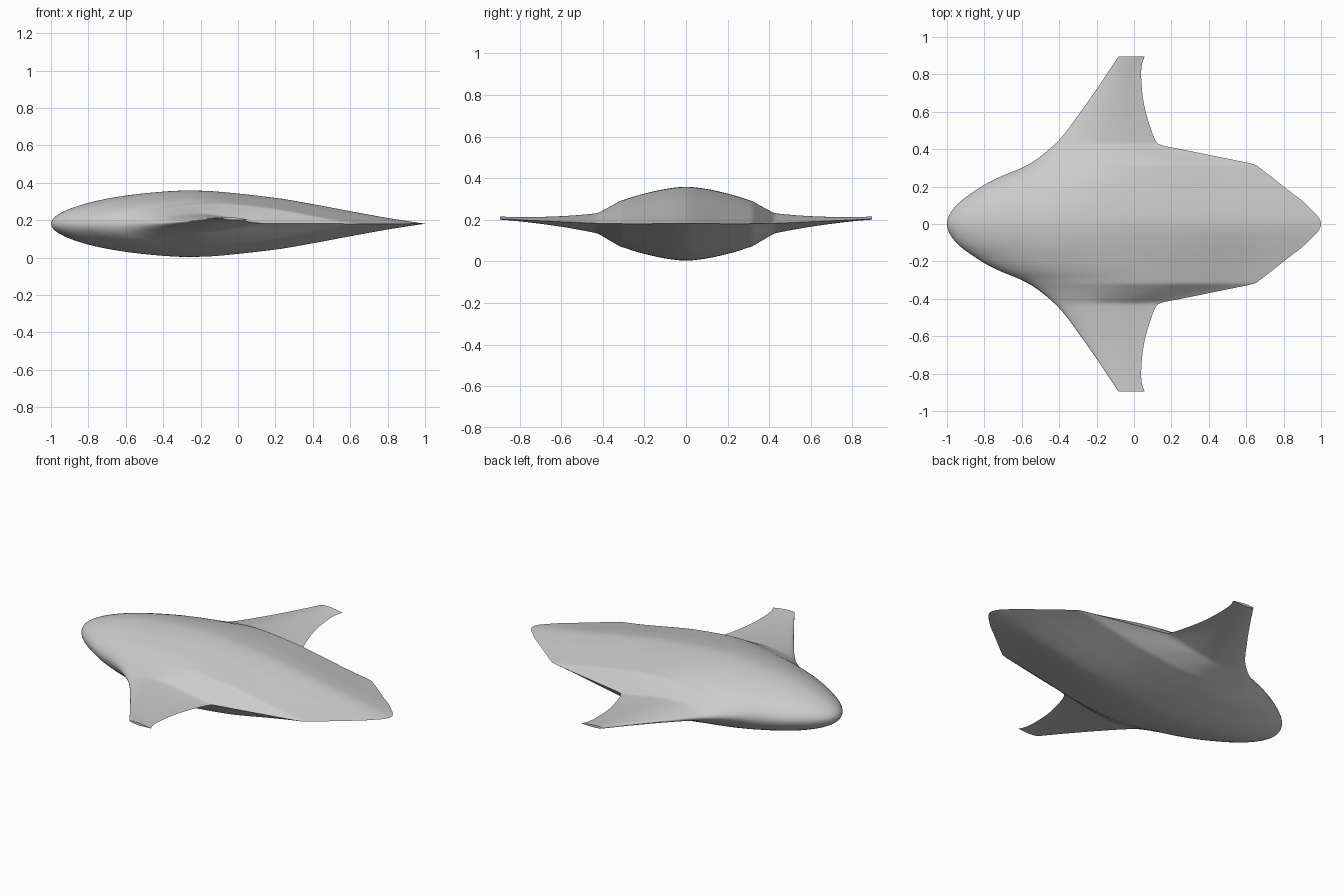
import bpy
from math import cos, pi

cube = bpy.data.objects.get("Cube")
if cube:
    bpy.data.objects.remove(cube, do_unlink=True)


def curve(points, t):
    """Smooth curve through (t, value) points, with slopes from the neighbours."""
    last = len(points) - 1
    i = 0
    while i < last - 1 and t > points[i + 1][0]:
        i += 1

    def slope(k):
        a, b = points[max(k - 1, 0)], points[min(k + 1, last)]
        return (b[1] - a[1]) / (b[0] - a[0])

    (t0, a), (t1, b) = points[i], points[i + 1]
    w = t1 - t0
    s = (t - t0) / w
    m0, m1 = slope(i) * w, slope(i + 1) * w
    return (a * (2 * s**3 - 3 * s**2 + 1) + m0 * (s**3 - 2 * s**2 + s)
            + b * (3 * s**2 - 2 * s**3) + m1 * (s**3 - s**2))


# Planform edges, thickness ratio and height against distance from the centre line
leading = [(-0.1, -0.95), (0, -1), (0.1, -0.95), (0.2, -0.815), (0.25, -0.72), (0.3, -0.60),
           (0.35, -0.515), (0.45, -0.40), (0.6, -0.285), (0.75, -0.18), (0.895, -0.083)]
trailing = [(-0.1, 0.925), (0, 1), (0.1, 0.925), (0.2, 0.80), (0.3, 0.673), (0.32, 0.64),
            (0.335, 0.57), (0.4, 0.25), (0.42, 0.15), (0.435, 0.122), (0.53, 0.083),
            (0.66, 0.05), (0.8, 0.038), (0.86, 0.044), (0.895, 0.057)]
thickness = [(0, 0.0885), (0.42, 0.088), (0.6, 0.073), (0.8, 0.055), (0.895, 0.05)]
height = [(0, 0.181), (0.33, 0.181), (0.45, 0.184), (0.895, 0.207)]
# Half thickness along the chord, against the square root of the chord fraction
section = [(0, 0), (0.316, 0.63), (0.447, 0.85), (0.548, 0.97), (0.59, 1), (0.66, 0.98),
           (0.775, 0.78), (0.837, 0.59), (0.894, 0.38), (0.95, 0.17), (1, 0)]

TIP, ROWS, STEPS = 0.895, 180, 40
fractions = [(1 - cos(pi * k / STEPS)) / 2 for k in range(STEPS + 1)]


def ring(y):
    """Closed wing section, over the top from nose to tail and back underneath."""
    d = abs(y)
    front, back = curve(leading, d), curve(trailing, d)
    chord, mid = back - front, curve(height, d)
    half = chord * curve(thickness, d)
    top, bottom = [], []
    for f in fractions:
        h = half * curve(section, f ** 0.5)
        z = mid + (0.5 - f) * 0.008 * (d / TIP) ** 3
        top.append((front + f * chord, y, z + h))
        bottom.append((front + f * chord, y, z - h))
    return top + bottom[-2:0:-1]


# Blended body and wings as one lofted skin with capped tips
verts, faces = [], []
n = 2 * STEPS
for r in range(ROWS + 1):
    verts += ring(TIP * (2 * r / ROWS - 1))
for r in range(ROWS):
    for k in range(n):
        a, b = r * n + k, r * n + (k + 1) % n
        faces.append((a, a + n, b + n, b))
faces.append(tuple(range(n)))
faces.append(tuple(reversed(range(ROWS * n, ROWS * n + n))))

mesh = bpy.data.meshes.new("blended_wing_body")
mesh.from_pydata(verts, [], faces)
mesh.update()
body = bpy.data.objects.new("blended_wing_body", mesh)
bpy.context.collection.objects.link(body)

# Plain grey finish
grey = bpy.data.materials.new("light_grey")
grey.use_nodes = True
colour = (0.6, 0.6, 0.6, 1)
grey.diffuse_color = colour
grey.node_tree.nodes["Principled BSDF"].inputs["Base Color"].default_value = colour
mesh.materials.append(grey)

bpy.ops.object.select_all(action="DESELECT")
body.select_set(True)
bpy.context.view_layer.objects.active = body
bpy.ops.object.shade_smooth_by_angle(angle=pi / 4)
